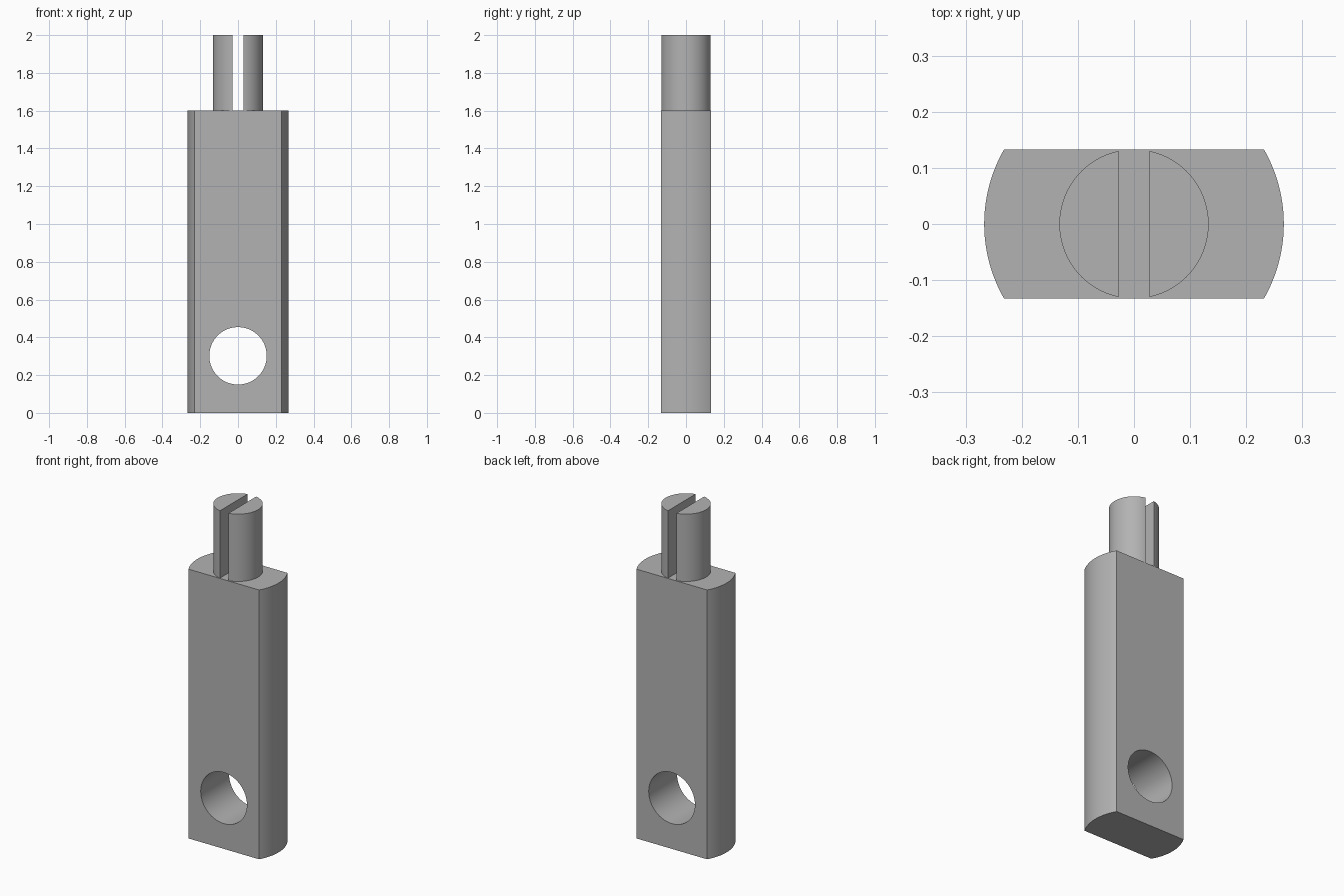
import bpy
import bmesh
from math import asin, acos, cos, sin, pi

cube = bpy.data.objects.get("Cube")
if cube:
    bpy.data.objects.remove(cube, do_unlink=True)

BODY_R, HALF_DEPTH = 0.267, 0.133
SHOULDER, TOP = 1.6, 2.0
PIN_R, HALF_SLOT = 0.133, 0.028
HOLE_R, HOLE_Z = 0.152, 0.302

steel = bpy.data.materials.new("plain_grey")
steel.use_nodes = True
grey = (0.45, 0.45, 0.45, 1)
steel.diffuse_color = grey
steel.node_tree.nodes["Principled BSDF"].inputs["Base Color"].default_value = grey


def arc(radius, start, end, steps):
    angles = [start + (end - start) * i / steps for i in range(steps + 1)]
    return [(radius * cos(a), radius * sin(a)) for a in angles]


def prism(name, outline, bottom, top):
    """Extrude a flat outline upward into a solid."""
    bm = bmesh.new()
    base = bm.faces.new([bm.verts.new((x, y, bottom)) for x, y in outline])
    result = bmesh.ops.extrude_face_region(bm, geom=[base], use_keep_orig=True)
    raised = [v for v in result["geom"] if isinstance(v, bmesh.types.BMVert)]
    bmesh.ops.translate(bm, verts=raised, vec=(0, 0, top - bottom))
    bmesh.ops.recalc_face_normals(bm, faces=bm.faces)
    mesh = bpy.data.meshes.new(name)
    bm.to_mesh(mesh)
    bm.free()
    mesh.materials.append(steel)
    obj = bpy.data.objects.new(name, mesh)
    bpy.context.collection.objects.link(obj)
    return obj


def activate(obj):
    bpy.ops.object.select_all(action="DESELECT")
    obj.select_set(True)
    bpy.context.view_layer.objects.active = obj


# Body: round bar with flat front and back
side = asin(HALF_DEPTH / BODY_R)
outline = arc(BODY_R, -side, side, 24) + arc(BODY_R, pi - side, pi + side, 24)
body = prism("body", outline, 0, SHOULDER)

# Cross hole through the lower body
bpy.ops.mesh.primitive_cylinder_add(
    vertices=96, radius=HOLE_R, depth=1, location=(0, 0, HOLE_Z), rotation=(pi / 2, 0, 0))
cutter = bpy.context.object
cutter.name = "hole_cutter"
cutter.hide_render = True
cutter.data.materials.append(steel)
activate(body)
cut = body.modifiers.new("cross_hole", "BOOLEAN")
cut.operation = "DIFFERENCE"
cut.solver = "EXACT"
cut.object = cutter
bpy.ops.object.modifier_apply(modifier=cut.name)
bpy.data.objects.remove(cutter, do_unlink=True)

# Split pin: two round segments either side of the slot
reach = acos(HALF_SLOT / PIN_R)
parts = [body]
for name, turn in (("left_pin_half", 0), ("right_pin_half", pi)):
    parts.append(prism(name, arc(PIN_R, turn - reach, turn + reach, 48), SHOULDER, TOP))

for part in parts:
    activate(part)
    bpy.ops.object.shade_smooth_by_angle(angle=pi / 6)
